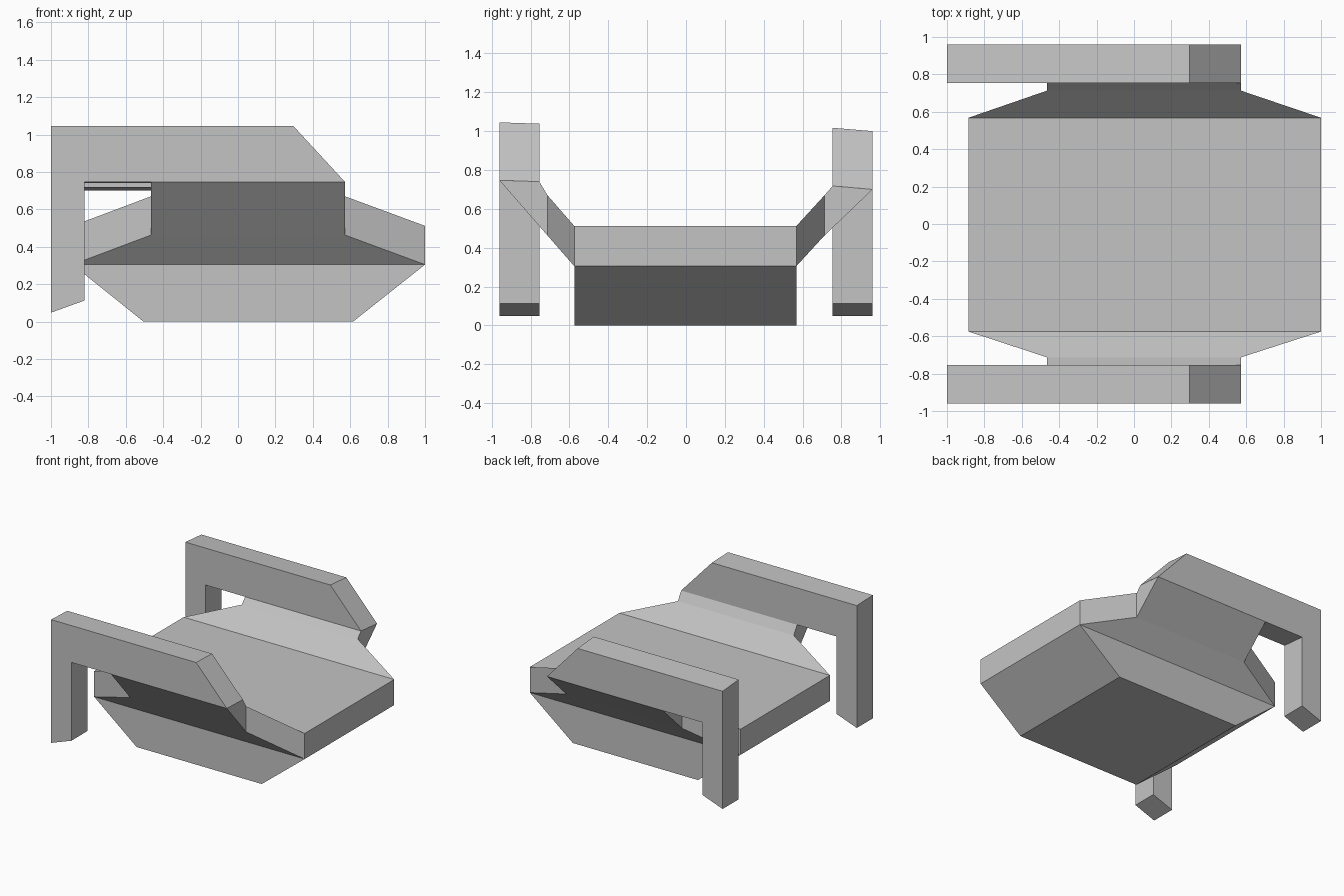
import bpy
import bmesh

cube = bpy.data.objects.get("Cube")
if cube:
    bpy.data.objects.remove(cube, do_unlink=True)

grey = bpy.data.materials.new("plain grey")
grey.use_nodes = True
grey.diffuse_color = (0.55, 0.55, 0.55, 1)
grey.node_tree.nodes["Principled BSDF"].inputs["Base Color"].default_value = grey.diffuse_color


def loft(name, rings):
    """Skin matching rings of points and cap both ends."""
    bm = bmesh.new()
    loops = [[bm.verts.new(p) for p in ring] for ring in rings]
    n = len(loops[0])
    for a, b in zip(loops, loops[1:]):
        for i in range(n):
            j = (i + 1) % n
            bm.faces.new((a[i], a[j], b[j], b[i]))
    bm.faces.new(loops[0])
    bm.faces.new(loops[-1])
    bmesh.ops.remove_doubles(bm, verts=bm.verts, dist=0.0005)
    bmesh.ops.recalc_face_normals(bm, faces=bm.faces)
    mesh = bpy.data.meshes.new(name)
    bm.to_mesh(mesh)
    bm.free()
    mesh.materials.append(grey)
    obj = bpy.data.objects.new(name, mesh)
    bpy.context.collection.objects.link(obj)
    return obj


def section(y, x0, x1, low, high):
    return [(x0, y, low), (x1, y, low), (x1, y, high), (x0, y, high)]


FRONT, BACK = -0.575, 0.568
WIDE = (-0.885, 1.0)
NARROW = (-0.465, 0.572)
MID = 0.305

# Tapered lower hull
loft("lower_hull", [
    [(-0.505, y, 0), (0.615, y, 0), (WIDE[1], y, MID), (WIDE[0], y, MID)]
    for y in (FRONT, BACK)])

# Flat deck slab
loft("deck", [section(y, *WIDE, MID, 0.512) for y in (FRONT, BACK)])


def side(name, deck_y, sign, inner, outer):
    """Rising wing and legged arm; inner and outer are (rail bottom, rail top)."""
    neck_y, inner_y, outer_y = sign * 0.713, sign * 0.755, sign * 0.96
    t = (inner_y - neck_y) / (outer_y - neck_y)
    under = 0.463 + t * (outer[0] - 0.463)
    loft(name + "_wing", [
        section(deck_y, *WIDE, MID, 0.512),
        section(neck_y, *NARROW, 0.463, 0.67),
        section(inner_y, *NARROW, under, inner[0]),
        section(outer_y, *NARROW, outer[0] - 0.0001, outer[0])])
    loft(name + "_arm", [
        [(-1, y, 0.048), (-1, y, top), (0.297, y, top), (NARROW[1], y, bottom),
         (-0.82, y, bottom), (-0.82, y, 0.113)]
        for y, (bottom, top) in ((inner_y, inner), (outer_y, outer))])


side("front", FRONT, -1, (0.74, 1.038), (0.747, 1.045))
side("back", BACK, 1, (0.718, 1.017), (0.7, 1.0))
